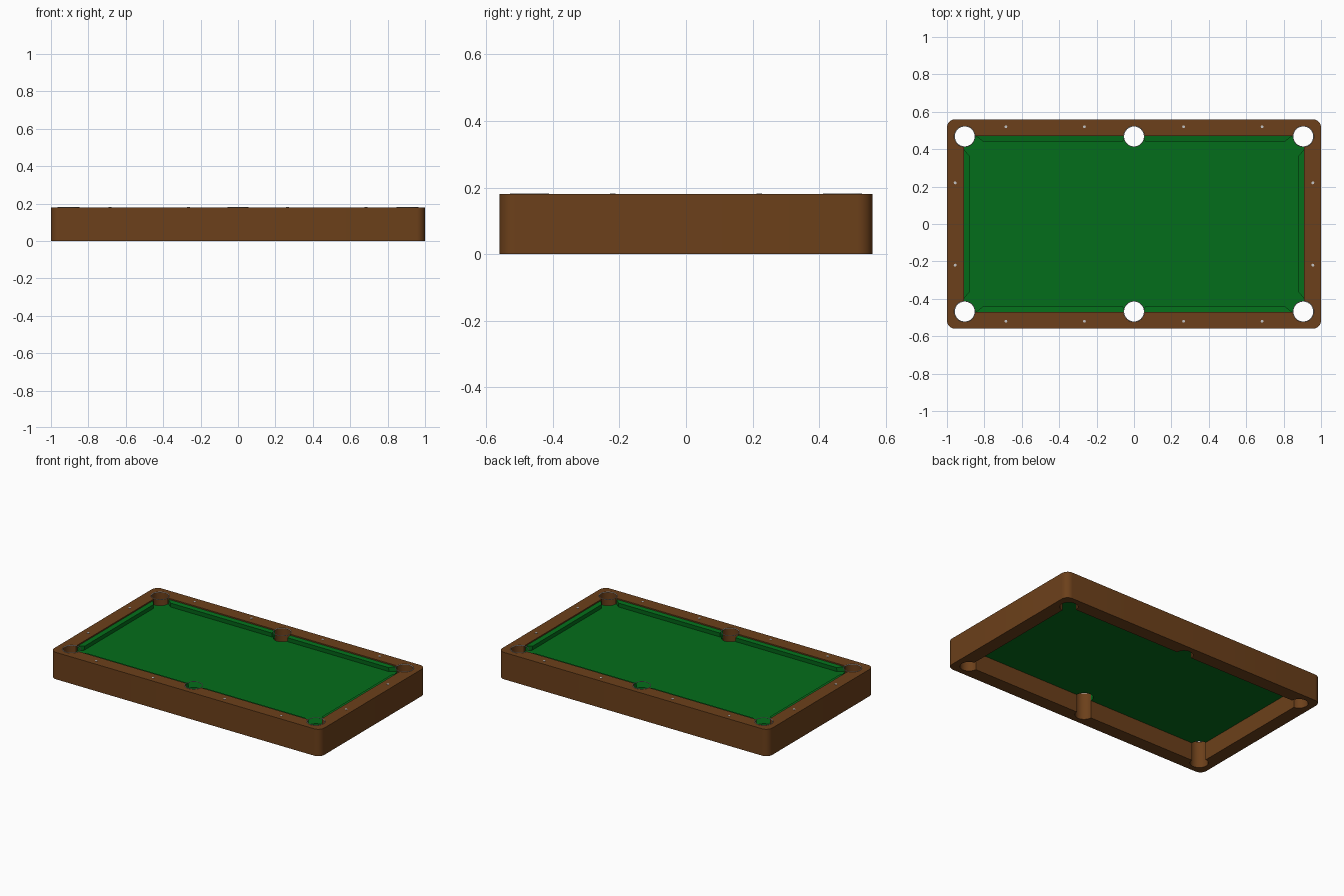
import bpy, bmesh, math

if "Cube" in bpy.data.objects:
    bpy.data.objects.remove(bpy.data.objects["Cube"])

HX, HY, H = 0.91, 0.47, 0.18        # inner opening half sizes, rail height
FELT = 0.14                          # playing surface height
POCKETS = [(x, y) for x in (-0.905, 0, 0.905) for y in (-0.468, 0.468)]


def material(name, rgb):
    m = bpy.data.materials.new(name)
    m.diffuse_color = (*rgb, 1)
    m.use_nodes = True
    m.node_tree.nodes["Principled BSDF"].inputs["Base Color"].default_value = m.diffuse_color
    return m


WOOD = material("dark brown wood", (0.150, 0.051, 0.0105))
CLOTH = material("green cloth", (0.0012, 0.155, 0.0105))
METAL = material("pale grey", (0.55, 0.55, 0.56))


def finish(name, bm, mat):
    bmesh.ops.recalc_face_normals(bm, faces=bm.faces[:])
    me = bpy.data.meshes.new(name)
    bm.to_mesh(me)
    bm.free()
    ob = bpy.data.objects.new(name, me)
    bpy.context.collection.objects.link(ob)
    me.materials.append(mat)
    return ob


def prism(name, pts, z0, z1, mat):
    bm = bmesh.new()
    f = bm.faces.new([bm.verts.new((x, y, z0)) for x, y in pts])
    r = bmesh.ops.extrude_face_region(bm, geom=[f])
    vs = [v for v in r["geom"] if isinstance(v, bmesh.types.BMVert)]
    bmesh.ops.translate(bm, vec=(0, 0, z1 - z0), verts=vs)
    return finish(name, bm, mat)


def rect(hx, hy, r=0, n=8):
    if not r:
        return [(-hx, -hy), (hx, -hy), (hx, hy), (-hx, hy)]
    pts = []
    for k, (sx, sy) in enumerate([(1, 1), (-1, 1), (-1, -1), (1, -1)]):
        for i in range(n + 1):
            a = math.pi / 2 * (k + i / n)
            pts.append((sx * (hx - r) + r * math.cos(a), sy * (hy - r) + r * math.sin(a)))
    return pts


def circle(x, y, r, n=32):
    return [(x + r * math.cos(2 * math.pi * i / n), y + r * math.sin(2 * math.pi * i / n)) for i in range(n)]


def select(ob):
    bpy.ops.object.select_all(action="DESELECT")
    ob.select_set(True)
    bpy.context.view_layer.objects.active = ob


def cut(ob, cutter):
    m = ob.modifiers.new("cut", "BOOLEAN")
    m.operation, m.solver, m.object = "DIFFERENCE", "EXACT", cutter
    select(ob)
    bpy.ops.object.modifier_apply(modifier="cut")


def smooth(ob):
    select(ob)
    bpy.ops.object.shade_smooth_by_angle(angle=math.radians(35))


def lathe(name, profile, x, y, mat, n=32):
    """Closed (radius, height) profile turned around a vertical axis."""
    bm = bmesh.new()
    rings = [[bm.verts.new((x + r * math.cos(2 * math.pi * i / n), y + r * math.sin(2 * math.pi * i / n), z))
              for i in range(n)] for r, z in profile]
    for k in range(len(rings)):
        a, b = rings[k - 1], rings[k]
        for i in range(n):
            j = (i + 1) % n
            bm.faces.new((a[i], a[j], b[j], b[i]))
    ob = finish(name, bm, mat)
    smooth(ob)
    return ob


# Rail frame and cloth bed, both pierced by the six pockets
frame = prism("rail_frame", rect(1, 0.56, 0.045), 0, H, WOOD)
bed = prism("cloth_bed", rect(HX, HY), FELT - 0.02, FELT, CLOTH)
opening = prism("opening_cutter", rect(HX, HY), -0.1, 0.3, WOOD)
cut(frame, opening)
bpy.data.objects.remove(opening)
for x, y in POCKETS:
    hole = prism("pocket_cutter", circle(x, y, 0.055), -0.1, 0.3, WOOD)
    cut(frame, hole)
    cut(bed, hole)
    bpy.data.objects.remove(hole)
smooth(frame)

# Thin metal rings around the pockets on the rail top
for x, y in POCKETS:
    lathe("pocket_ring", [(0.055 + 0.002 * math.cos(a * math.pi / 6), H + 0.002 * math.sin(a * math.pi / 6))
                          for a in range(12)], x, y, METAL)

# Cushions: (depth from rail, height) profile with a nose and slight undercut
SECTION = [(0, 0.172), (0.03, 0.168), (0.027, FELT), (0, FELT)]


def cushion(name, start, end, slope0, slope1, place):
    """Runs from start to end along the rail; the ends slope with depth."""
    bm = bmesh.new()
    a = [bm.verts.new(place(start + slope0 * d, d, z)) for d, z in SECTION]
    b = [bm.verts.new(place(end - slope1 * d, d, z)) for d, z in SECTION]
    bm.faces.new(a)
    bm.faces.new(b)
    for i in range(len(a)):
        bm.faces.new((a[i - 1], a[i], b[i], b[i - 1]))
    finish(name, bm, CLOTH)


for s in (-1, 1):
    for t in (-1, 1):
        cushion("long_cushion", 0.055, 0.845, 0.1, 1.3,
                lambda u, d, z: (t * u, s * (HY - d), z))
    cushion("short_cushion", -0.40, 0.40, 1.2, 1.2,
            lambda u, d, z: (s * (HX - d), u, z))

# Sight markers set into the rail top
SIGHTS = [(x, s * 0.52) for s in (-1, 1) for x in (-0.685, -0.265, 0.265, 0.685)]
SIGHTS += [(s * 0.956, y) for s in (-1, 1) for y in (-0.22, 0.22)]
for x, y in SIGHTS:
    prism("sight_marker", circle(x, y, 0.008, 8), H - 0.002, H + 0.002, METAL)
